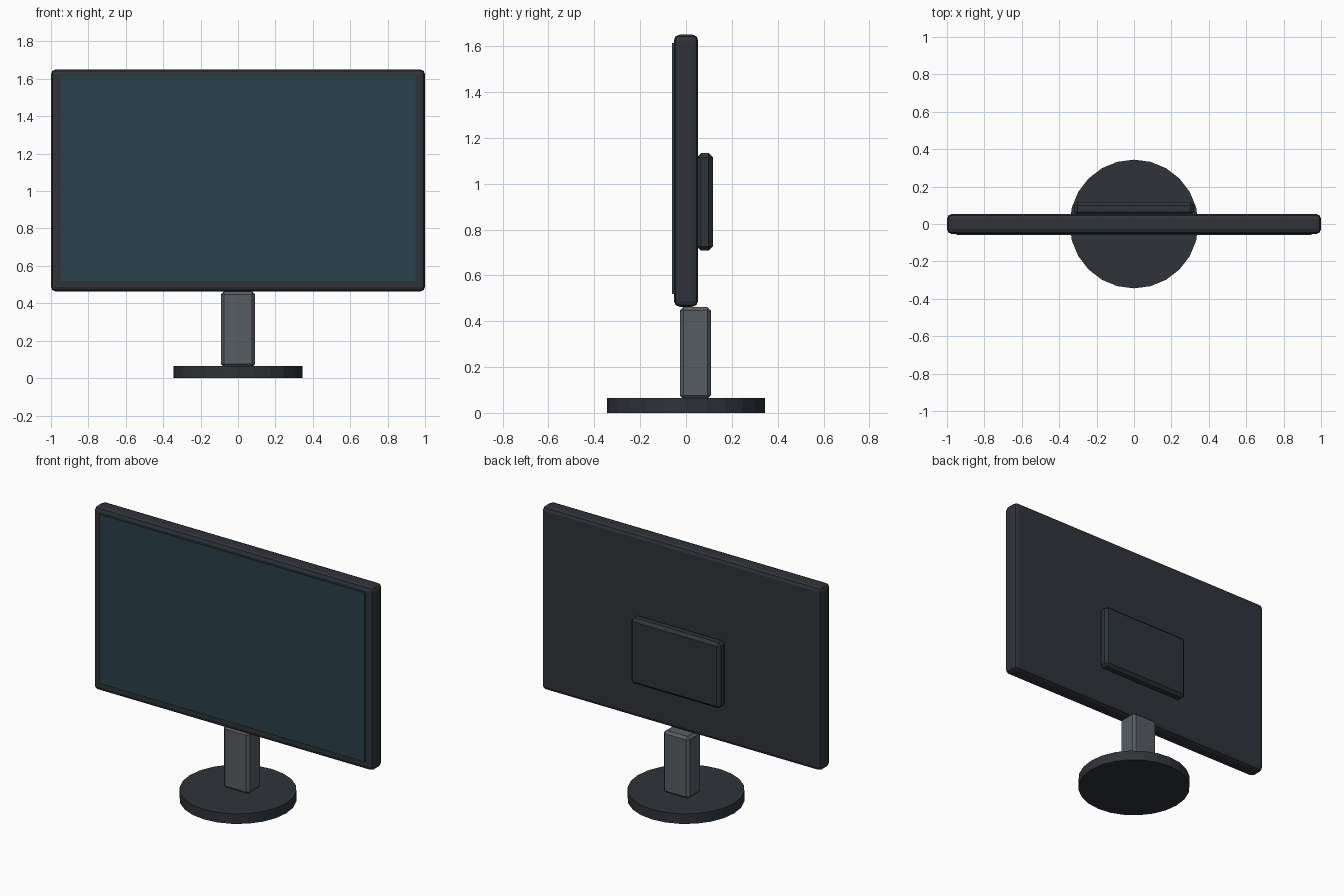
import bpy

if "Cube" in bpy.data.objects:
    bpy.data.objects.remove(bpy.data.objects["Cube"])


def material(name, rgb):
    mat = bpy.data.materials.new(name)
    mat.diffuse_color = (*rgb, 1)
    mat.use_nodes = True
    mat.node_tree.nodes["Principled BSDF"].inputs["Base Color"].default_value = mat.diffuse_color
    return mat


dark = material("dark_plastic", (0.028, 0.034, 0.041))
glass = material("screen_glass", (0.023, 0.053, 0.068))
metal = material("neck_grey", (0.095, 0.11, 0.122))


def box(name, lo, hi, mat, bevel=0.0, segments=1):
    """Box between two corners, with optional bevelled edges."""
    bpy.ops.mesh.primitive_cube_add(size=1, location=[(a + b) / 2 for a, b in zip(lo, hi)])
    obj = bpy.context.object
    obj.name = name
    obj.scale = [b - a for a, b in zip(lo, hi)]
    bpy.ops.object.transform_apply(location=False, rotation=False, scale=True)
    obj.data.materials.append(mat)
    if bevel:
        mod = obj.modifiers.new("edge_bevel", 'BEVEL')
        mod.width = bevel
        mod.segments = segments
    return obj


# Round base
bpy.ops.mesh.primitive_cylinder_add(vertices=24, radius=0.344, depth=0.065,
                                    location=(0, 0, 0.0325))
base = bpy.context.object
base.name = "stand_base"
base.data.materials.append(dark)

# Neck, set slightly behind the display
box("stand_neck", (-0.092, -0.027, 0.06), (0.092, 0.109, 0.462), metal, 0.016)

# Display housing
box("display_housing", (-1, -0.053, 0.463), (1, 0.053, 1.65), dark, 0.025, 2)

# Screen panel, standing just proud of the housing
box("screen_panel", (-0.95, -0.06, 0.518), (0.95, -0.04, 1.613), glass)

# Rear electronics cover
box("rear_cover", (-0.32, 0.047, 0.708), (0.32, 0.117, 1.133), dark, 0.018)
